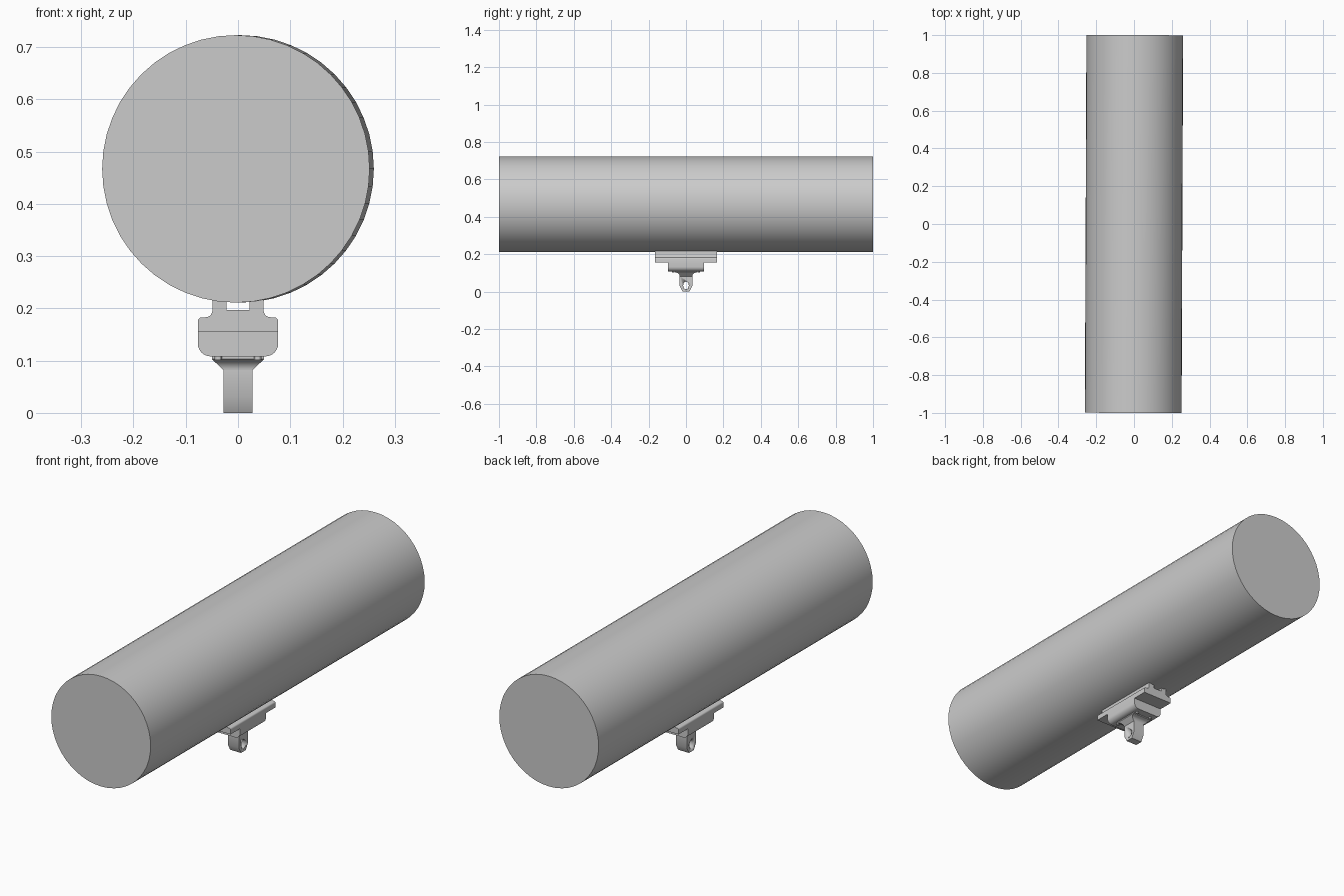
import bpy, bmesh, math
from mathutils import Matrix

cube = bpy.data.objects.get("Cube")
if cube:
    bpy.data.objects.remove(cube, do_unlink=True)

grey = bpy.data.materials.new("plain grey")
grey.use_nodes = True
colour = (0.6, 0.6, 0.6, 1)
grey.diffuse_color = colour
grey.node_tree.nodes["Principled BSDF"].inputs["Base Color"].default_value = colour


def finish(name, bm, smooth=True):
    bmesh.ops.recalc_face_normals(bm, faces=bm.faces[:])
    mesh = bpy.data.meshes.new(name)
    bm.to_mesh(mesh)
    bm.free()
    mesh.materials.append(grey)
    ob = bpy.data.objects.new(name, mesh)
    bpy.context.collection.objects.link(ob)
    if smooth:
        bpy.ops.object.select_all(action="DESELECT")
        ob.select_set(True)
        bpy.context.view_layer.objects.active = ob
        bpy.ops.object.shade_smooth_by_angle(angle=math.radians(30))
    return ob


def cylinder(name, radius, length, sides, matrix):
    bm = bmesh.new()
    bmesh.ops.create_cone(bm, cap_ends=True, segments=sides, radius1=radius,
                          radius2=radius, depth=length, matrix=matrix)
    return finish(name, bm)


def extrude(name, outline, half, axis):
    """Extrude a symmetric (side, z) outline along x or y."""
    bm = bmesh.new()
    points = outline + [(-s, z) for s, z in reversed(outline) if s > 0]
    place = (lambda s, z, d: (s, d, z)) if axis == "y" else (lambda s, z, d: (d, s, z))
    face = bm.faces.new([bm.verts.new(place(s, z, -half)) for s, z in points])
    ext = bmesh.ops.extrude_face_region(bm, geom=[face])
    shift = place(0, 0, 2 * half)
    bmesh.ops.translate(bm, vec=shift,
                        verts=[g for g in ext["geom"] if isinstance(g, bmesh.types.BMVert)])
    return finish(name, bm)


def arc(cx, cz, r, start, end, steps=6):
    angles = [math.radians(start + (end - start) * i / steps) for i in range(steps + 1)]
    return [(cx + r * math.cos(a), cz + r * math.sin(a)) for a in angles]


# Large tube body, turned very slightly about the vertical
turn = Matrix.Rotation(-0.004, 4, "Z") @ Matrix.Rotation(math.pi / 2, 4, "X")
cylinder("tube_body", 0.256, 2.0, 48, Matrix.Translation((0, 0, 0.467)) @ turn)

# Rail with rounded wings and two necks around an open slot
rail = ([(0.077, 0.155)] + arc(0.069, 0.175, 0.008, 0, 90, 4)
        + arc(0.062, 0.196, 0.013, 270, 180)
        + [(0.049, 0.218), (0.022, 0.216), (0.022, 0.197)])
extrude("mount_rail", rail, 0.165, "y")

# Clamp block under the rail, rounded along its lower edges
clamp = arc(0.052, 0.133, 0.025, -90, 0) + [(0.077, 0.156)]
extrude("clamp_block", clamp, 0.095, "y")

# Flared foot joining the clamp to the lug
bm = bmesh.new()
rings = []
for i in range(7):
    t = i / 6
    hx = 0.028 + 0.022 * t
    hy = 0.034 + 0.024 * (1 - math.sqrt(1 - t * t))
    z = 0.082 + 0.021 * t
    rings.append((hx, hy, z))
rings.append((0.05, 0.058, 0.109))
loops = [[bm.verts.new((sx * hx, sy * hy, z))
          for sx, sy in ((-1, -1), (1, -1), (1, 1), (-1, 1))] for hx, hy, z in rings]
for a, b in zip(loops, loops[1:]):
    for k in range(4):
        n = (k + 1) % 4
        bm.faces.new((a[k], a[n], b[n], b[k]))
bm.faces.new(loops[0])
bm.faces.new(loops[-1])
finish("lug_foot", bm)

# Hanging lug with a tapered tip and a cross hole
lug = extrude("hanging_lug", [(0.018, 0.0), (0.034, 0.03), (0.034, 0.085)], 0.028, "x")
cutter = cylinder("hole_cutter", 0.015, 0.2, 24,
                  Matrix.Translation((0, 0, 0.033)) @ Matrix.Diagonal((1, 1, 1.35, 1))
                  @ Matrix.Rotation(math.pi / 2, 4, "Y"))
cutter.hide_render = True
cutter.hide_viewport = True
hole = lug.modifiers.new("hole", "BOOLEAN")
hole.operation = "DIFFERENCE"
hole.solver = "EXACT"
hole.object = cutter

# Small bolt heads at the foot corners
for sx, side in ((-1, "right"), (1, "left")):
    for sy, end in ((-1, "front"), (1, "back")):
        cylinder(f"bolt_{end}_{side}", 0.007, 0.012, 12,
                 Matrix.Translation((sx * 0.038, sy * 0.068, 0.107)))
